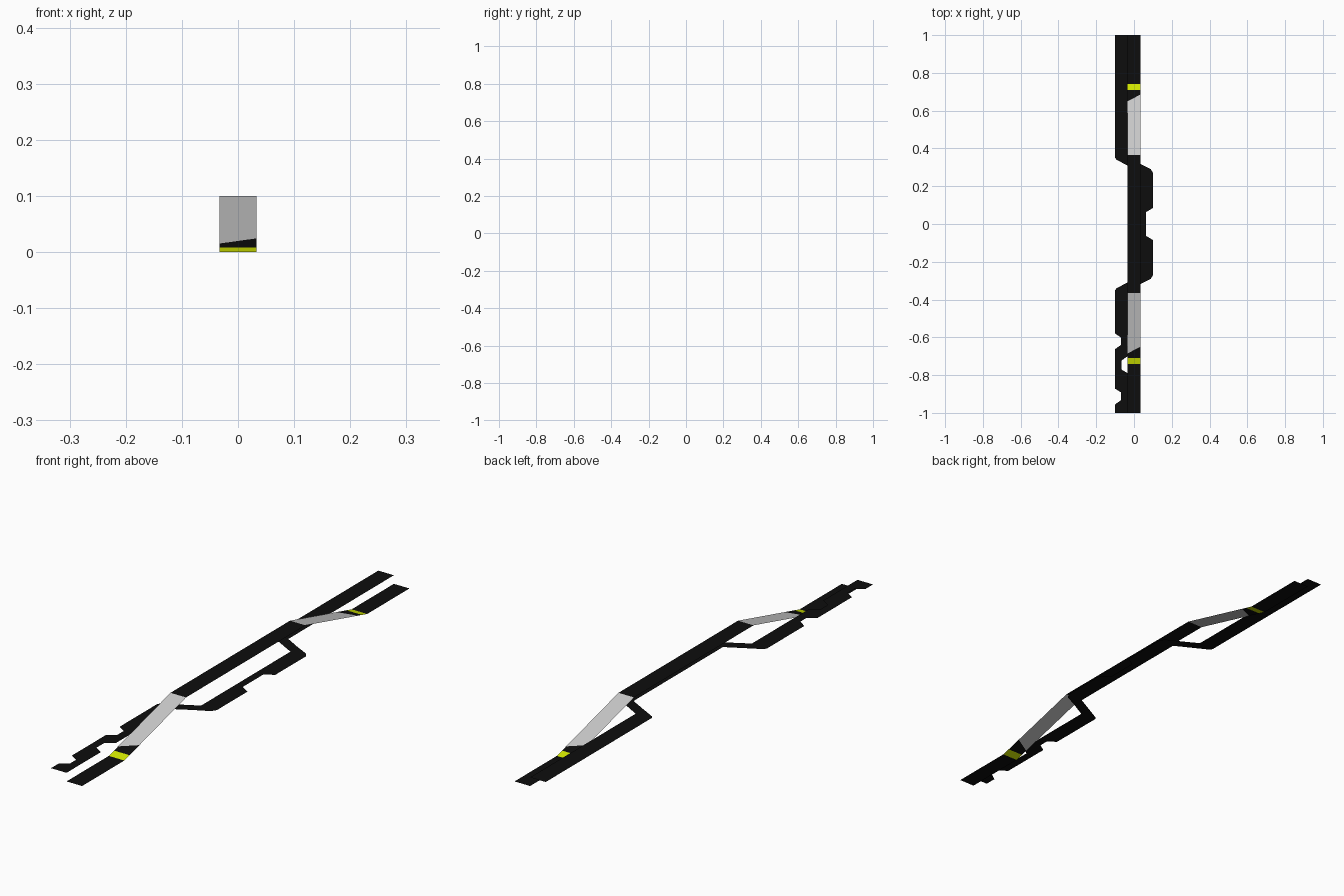
import bpy, bmesh

if "Cube" in bpy.data.objects:
    bpy.data.objects.remove(bpy.data.objects["Cube"])

W = 0.0333          # half width of a lane
PROFILE = [(-1, 0), (-0.742, 0), (-0.365, 0.1), (0.365, 0.1), (0.742, 0), (1, 0)]


def material(name, rgb):
    m = bpy.data.materials.new(name)
    m.diffuse_color = (*rgb, 1)
    m.use_nodes = True
    m.node_tree.nodes["Principled BSDF"].inputs["Base Color"].default_value = m.diffuse_color
    return m


black = material("asphalt_black", (0.004, 0.004, 0.004))
yellow = material("marking_yellow", (0.65, 0.8, 0.0))


def sheet(name, points, mat=None):
    """Flat single-sided panel facing up, from its outline."""
    bm = bmesh.new()
    face = bm.faces.new([bm.verts.new(p) for p in points])
    face.normal_update()
    if face.normal.z < 0:
        face.normal_flip()
    bmesh.ops.triangulate(bm, faces=bm.faces[:], ngon_method='EAR_CLIP')
    me = bpy.data.meshes.new(name)
    bm.to_mesh(me)
    bm.free()
    ob = bpy.data.objects.new(name, me)
    bpy.context.collection.objects.link(ob)
    if mat:
        me.materials.append(mat)
    return ob


def height(y):
    for (y0, z0), (y1, z1) in zip(PROFILE, PROFILE[1:]):
        if y0 <= y <= y1:
            return z0 + (z1 - z0) * (y - y0) / (y1 - y0)


def lane(name, start, end, mat, turn=1):
    """Lane panel between two cross lines (left y, right y) following the bridge profile."""
    pts = [(-W, start[0]), (W, start[1]), (W, end[1]), (-W, end[0])]
    sheet(name, [(x * turn, y * turn, height(y * turn)) for x, y in pts], mat)


# Bridge lane: raised deck, then each end as a half-turn copy of the other
lane("bridge_deck", (-0.365, -0.365), (0.365, 0.365), black)
for side, turn in (("front", 1), ("back", -1)):
    lane(side + "_approach", (-1, -1), (-0.742, -0.742), black, turn)
    lane(side + "_yellow_stripe", (-0.742, -0.742), (-0.71, -0.71), yellow, turn)
    lane(side + "_ramp_foot", (-0.71, -0.71), (-0.685, -0.65), black, turn)
    lane(side + "_ramp", (-0.685, -0.65), (-0.365, -0.365), None, turn)


# Winding lane: crossover edges are mirrored front to back, notches added between
def mirrored(pts):
    return [(x, -y) for x, y in reversed(pts)]


left_cross = [(-0.1, -0.352), (-0.094, -0.341), (-W, -0.309), (W, -0.273)]
right_cross = [(-W, -0.355), (W, -0.318), (0.088, -0.291), (0.1, -0.272)]
left_notches = [(-0.1, -1), (-0.1, -0.955), (-0.068, -0.932), (-0.068, -0.892), (-0.1, -0.872),
                (-0.1, -0.662), (-0.068, -0.64), (-0.068, -0.602), (-0.1, -0.58)]
inner_notch = [(-W, -1), (-W, -0.79), (-0.067, -0.77), (-0.067, -0.723), (-W, -0.7)]
mid_notch = [(0.1, -0.085), (0.064, -0.063)]

left_edge = left_notches + left_cross + mirrored(left_cross) + [(-0.1, 1)]
right_edge = (inner_notch + right_cross + mid_notch + mirrored(mid_notch)
              + mirrored(right_cross) + [(-W, 1)])
sheet("winding_lane", [(x, y, 0.0333) for x, y in right_edge + left_edge[::-1]], black)
